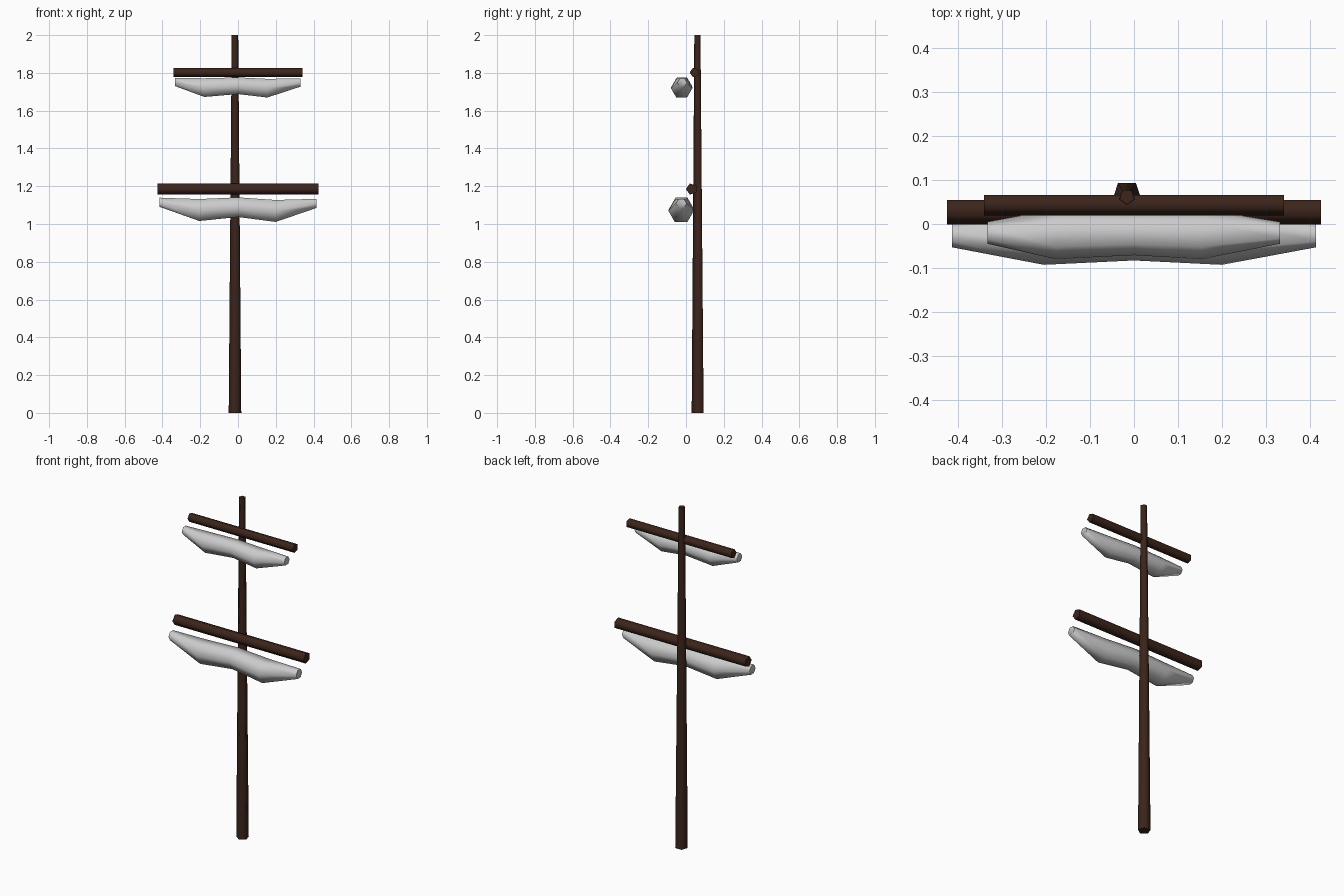
import bpy, bmesh
from math import pi, sin, cos, radians
from mathutils import Vector

if "Cube" in bpy.data.objects:
    bpy.data.objects.remove(bpy.data.objects["Cube"])

wood = bpy.data.materials.new("dark_wood")
wood.diffuse_color = (0.045, 0.018, 0.011, 1)
wood.use_nodes = True
wood.node_tree.nodes["Principled BSDF"].inputs["Base Color"].default_value = wood.diffuse_color


def loft(name, sections, sides, axis, mat=None, angle=75):
    """Skin rings of (centre, radius); a corner of each ring points to -y."""
    bm = bmesh.new()
    side_dir = Vector((0, 0, 1)) if axis == 'X' else Vector((1, 0, 0))
    rings = []
    for centre, r in sections:
        ring = []
        for i in range(sides):
            a = pi + 2 * pi * i / sides
            offset = Vector((0, r * cos(a), 0)) + side_dir * (r * sin(a))
            ring.append(bm.verts.new(Vector(centre) + offset))
        rings.append(ring)
    for a, b in zip(rings, rings[1:]):
        for i in range(sides):
            j = (i + 1) % sides
            bm.faces.new((a[i], a[j], b[j], b[i]))
    bm.faces.new(rings[0])
    bm.faces.new(rings[-1])
    bmesh.ops.recalc_face_normals(bm, faces=bm.faces)
    mesh = bpy.data.meshes.new(name)
    bm.to_mesh(mesh)
    bm.free()
    ob = bpy.data.objects.new(name, mesh)
    bpy.context.collection.objects.link(ob)
    if mat:
        mesh.materials.append(mat)
    bpy.ops.object.select_all(action='DESELECT')
    ob.select_set(True)
    bpy.context.view_layer.objects.active = ob
    bpy.ops.object.shade_smooth_by_angle(angle=radians(angle))
    return ob


# Tapered five-sided mast
loft("mast", [((-0.016, 0.065, 0), 0.035), ((-0.016, 0.062, 2), 0.018)], 5, 'Z', wood)

# Crossing yards
for name, half, y, z, r in (("lower_yard", 0.426, 0.030, 1.185, 0.031),
                            ("upper_yard", 0.342, 0.045, 1.802, 0.026)):
    loft(name, [((-half, y, z), r), ((half, y, z), r)], 5, 'X', wood)

# Furled sails: thin ends, two sagging bulges and a gathered middle
loft("lower_sail", [
    ((-0.415, -0.025, 1.115), 0.028),
    ((-0.205, -0.026, 1.074), 0.067),
    ((0.0, -0.023, 1.089), 0.060),
    ((0.20, -0.026, 1.069), 0.067),
    ((0.415, -0.025, 1.109), 0.028)], 6, 'X')
loft("upper_sail", [
    ((-0.334, -0.020, 1.752), 0.025),
    ((-0.178, -0.023, 1.722), 0.057),
    ((0.0, -0.020, 1.732), 0.051),
    ((0.155, -0.023, 1.719), 0.057),
    ((0.332, -0.020, 1.749), 0.025)], 6, 'X')
